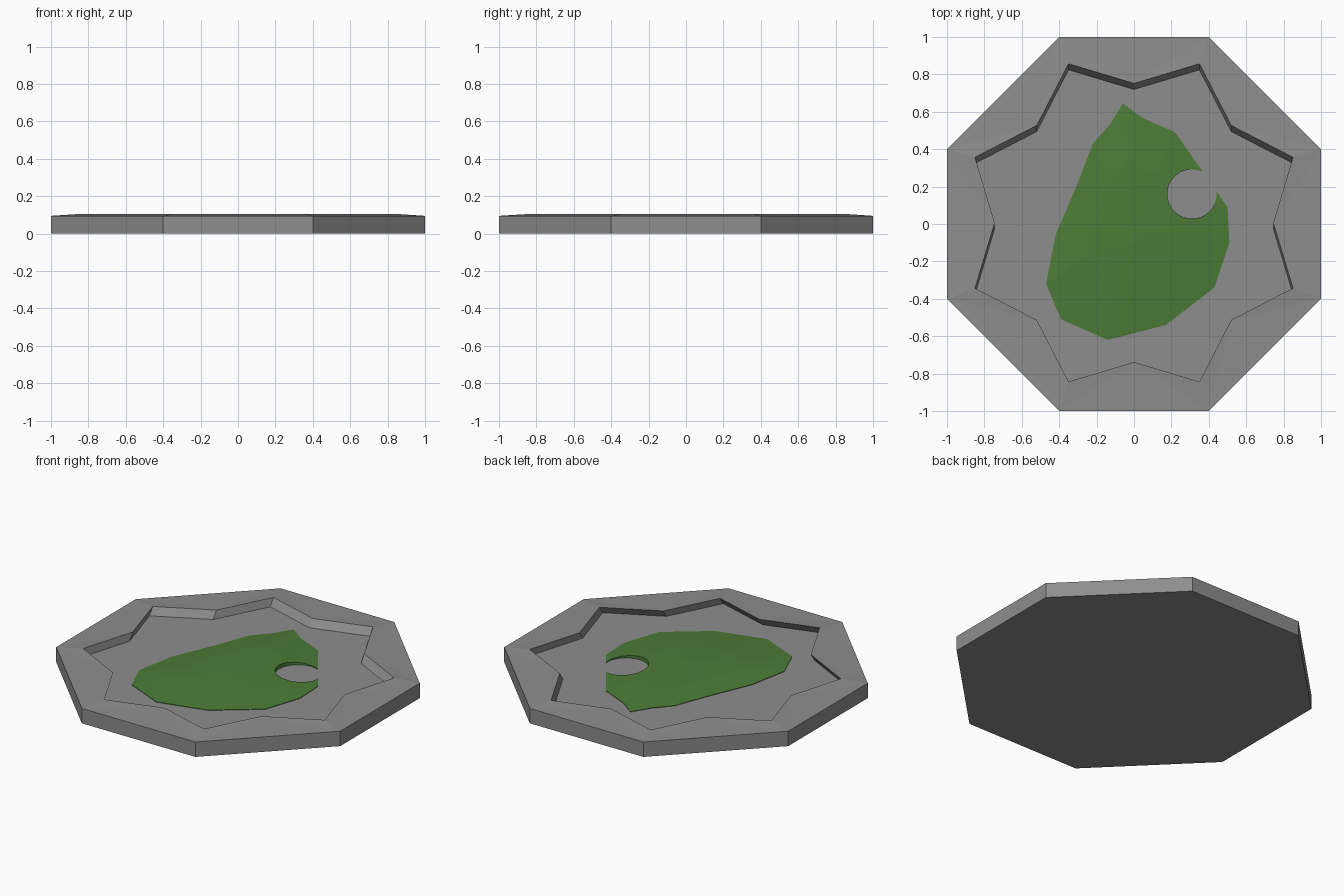
import bpy, bmesh, math

if "Cube" in bpy.data.objects:
    bpy.data.objects.remove(bpy.data.objects["Cube"])

FLOOR = 0.058


def make_object(name, bm, material):
    bmesh.ops.recalc_face_normals(bm, faces=bm.faces)
    mesh = bpy.data.meshes.new(name)
    bm.to_mesh(mesh)
    bm.free()
    obj = bpy.data.objects.new(name, mesh)
    bpy.context.collection.objects.link(obj)
    mesh.materials.append(material)
    return obj


def make_material(name, color):
    mat = bpy.data.materials.new(name)
    mat.diffuse_color = (*color, 1)
    mat.use_nodes = True
    mat.node_tree.nodes["Principled BSDF"].inputs["Base Color"].default_value = mat.diffuse_color
    return mat


def ring(bm, points, z, dy=0.0):
    return [bm.verts.new((x, y + dy, z)) for x, y in points]


def bridge(bm, a, b):
    n = len(a)
    for i in range(n):
        j = (i + 1) % n
        bm.faces.new((a[i], a[j], b[j], b[i]))


def quarter_turns(points):
    out = []
    for c, s in [(1, 0), (0, 1), (-1, 0), (0, -1)]:
        out += [(c * x - s * y, s * x + c * y) for x, y in points]
    return out


stone = make_material("stone", (0.27, 0.27, 0.27))
green = make_material("green", (0.073, 0.2, 0.038))

# Octagonal slab with a sheared eight-pointed recess
octagon = quarter_turns([(1, -0.4), (1, 0.4)])
star = quarter_turns([(0.85, -0.35), (0.745, 0), (0.85, 0.35), (0.52, 0.52)])
bm = bmesh.new()
bottom = ring(bm, octagon, 0)
edge = ring(bm, octagon, 0.095)
rim = ring(bm, star, 0.105, 0.007)
floor = ring(bm, star, FLOOR, -0.026)
bm.faces.new(bottom)
bridge(bm, bottom, edge)
for i in range(8):
    o1, o2 = edge[i], edge[(i + 1) % 8]
    t1, valley, t2 = rim[2 * i], rim[2 * i + 1], rim[(2 * i + 2) % 16]
    bm.faces.new((o1, o2, valley))
    bm.faces.new((o1, valley, t1))
    bm.faces.new((o2, t2, valley))
bridge(bm, rim, floor)
bm.faces.new(floor)
make_object("slab", bm, stone)

# Faceted grass patch lying in the recess
outline = [(-0.06, 0.645), (-0.13, 0.53), (-0.22, 0.43), (-0.30, 0.22), (-0.42, -0.06),
           (-0.47, -0.32), (-0.39, -0.51), (-0.14, -0.62), (0.17, -0.54),
           (0.43, -0.34), (0.51, -0.10), (0.50, 0.09), (0.22, 0.49), (0.04, 0.57)]
bm = bmesh.new()
base = ring(bm, outline, FLOOR - 0.008)
lip = ring(bm, outline, FLOOR + 0.003)
crown = ring(bm, [(x * 0.55, y * 0.55) for x, y in outline], 0.082)
bm.faces.new(base)
bridge(bm, base, lip)
bridge(bm, lip, crown)
peak = bm.verts.new((0, -0.1, 0.092))
for i in range(len(crown)):
    bm.faces.new((crown[i], crown[(i + 1) % len(crown)], peak))
grass = make_object("grass_patch", bm, green)

# Round hole biting through the patch edge
bpy.ops.mesh.primitive_cylinder_add(vertices=32, radius=0.132, depth=0.3,
                                    location=(0.31, 0.16, 0.08))
cutter = bpy.context.object
cutter.name = "hole_cutter"
cutter.hide_render = True
cutter.display_type = 'WIRE'
cutter.data.materials.append(green)
cut = grass.modifiers.new("hole", 'BOOLEAN')
cut.operation = 'DIFFERENCE'
cut.solver = 'EXACT'
cut.object = cutter
